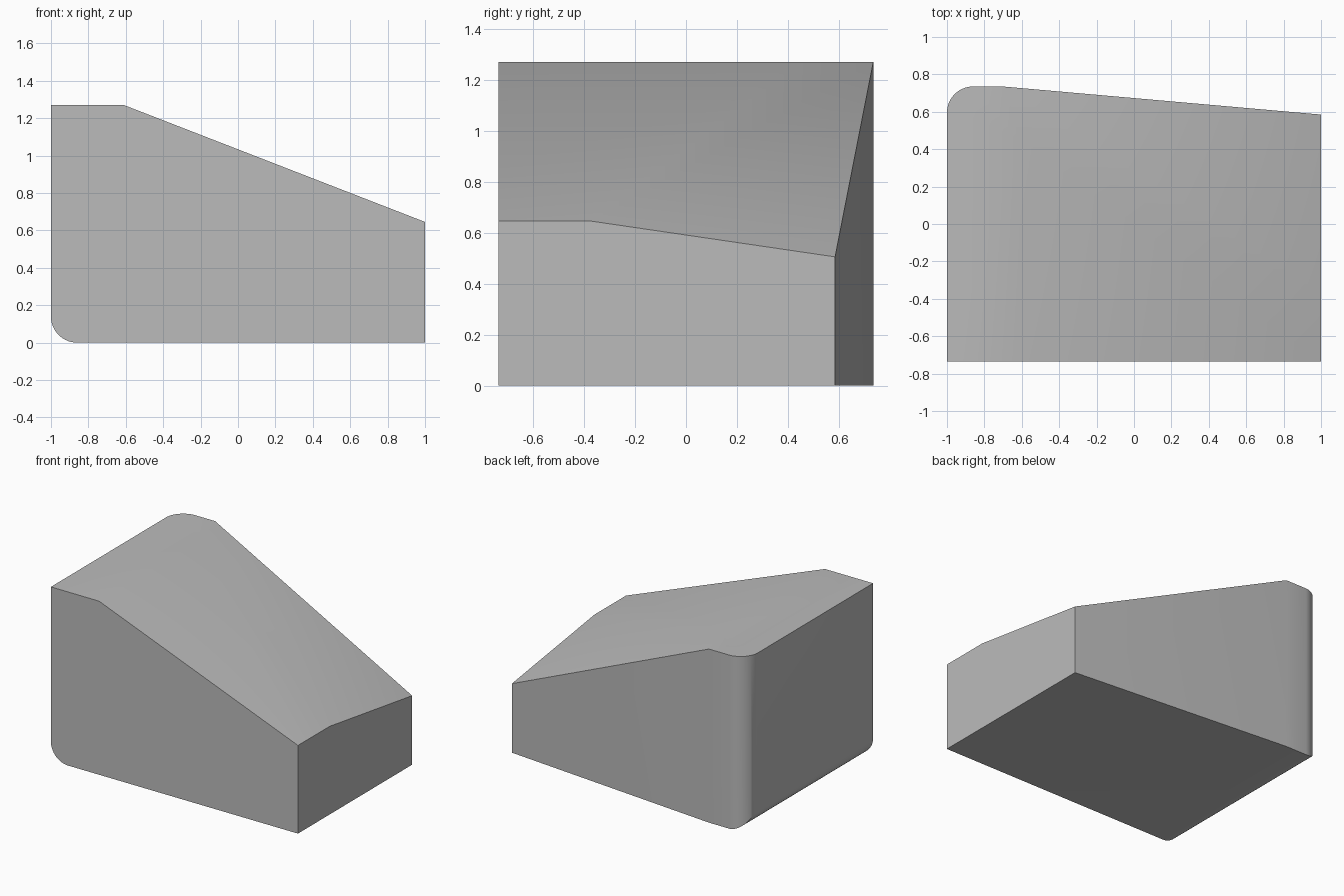
import bpy
import bmesh
from math import sin, cos, pi
from mathutils import Vector, Matrix

if "Cube" in bpy.data.objects:
    bpy.data.objects.remove(bpy.data.objects["Cube"], do_unlink=True)

HALF_X, HALF_Y, HEIGHT = 1.0, 0.735, 1.27
RADIUS, STEPS = 0.14, 12


def cut(bm, point, normal):
    """Slice away everything on the normal side of a plane and cap the hole."""
    geom = bm.verts[:] + bm.edges[:] + bm.faces[:]
    result = bmesh.ops.bisect_plane(bm, geom=geom, dist=1e-6, plane_co=point,
                                    plane_no=normal, clear_outer=True)
    edges = [e for e in result["geom_cut"] if isinstance(e, bmesh.types.BMEdge)]
    bmesh.ops.holes_fill(bm, edges=[e for e in edges if e.is_boundary], sides=0)


def cut_through(bm, a, b, c):
    """Slice off the material above the plane through three points."""
    a, b, c = Vector(a), Vector(b), Vector(c)
    normal = (b - a).cross(c - a).normalized()
    cut(bm, a, normal if normal.z > 0 else -normal)


# Block
bm = bmesh.new()
bmesh.ops.create_cube(bm, size=1, matrix=Matrix.Translation((0, 0, HEIGHT / 2))
                      @ Matrix.Diagonal((2 * HALF_X, 2 * HALF_Y, HEIGHT, 1)))

# Tapered back wall
cut(bm, Vector((-0.70, HALF_Y, 0)), Vector((0.15, 1.70, 0)).normalized())

# Main slope, then the slope that leans toward the back wall
top_back, end_mid, end_back = (-0.70, HALF_Y, HEIGHT), (1, -0.37, 0.645), (1, 0.585, 0.505)
cut_through(bm, (-0.61, 0, HEIGHT), (-0.61, -0.5, HEIGHT), end_mid)
cut_through(bm, top_back, end_mid, end_back)

# Rounded upright back corner and rounded bottom edge
for i in range(1, STEPS):
    t = i / STEPS * pi / 2
    for axis in (Vector((0, 1, 0)), Vector((0, 0, -1))):
        normal = Vector((-cos(t), 0, 0)) + axis * sin(t)
        centre = Vector((RADIUS - HALF_X, HALF_Y - RADIUS, RADIUS))
        cut(bm, centre + normal * RADIUS, normal)

bmesh.ops.remove_doubles(bm, verts=bm.verts[:], dist=1e-5)
bmesh.ops.recalc_face_normals(bm, faces=bm.faces[:])
mesh = bpy.data.meshes.new("wedge_block")
bm.to_mesh(mesh)
bm.free()

# Grey finish
grey = bpy.data.materials.new("grey")
grey.use_nodes = True
colour = (0.5, 0.5, 0.5, 1)
grey.diffuse_color = colour
grey.node_tree.nodes["Principled BSDF"].inputs["Base Color"].default_value = colour
mesh.materials.append(grey)

block = bpy.data.objects.new("wedge_block", mesh)
bpy.context.collection.objects.link(block)
bpy.ops.object.select_all(action="DESELECT")
block.select_set(True)
bpy.context.view_layer.objects.active = block
bpy.ops.object.shade_smooth_by_angle(angle=pi / 6)
